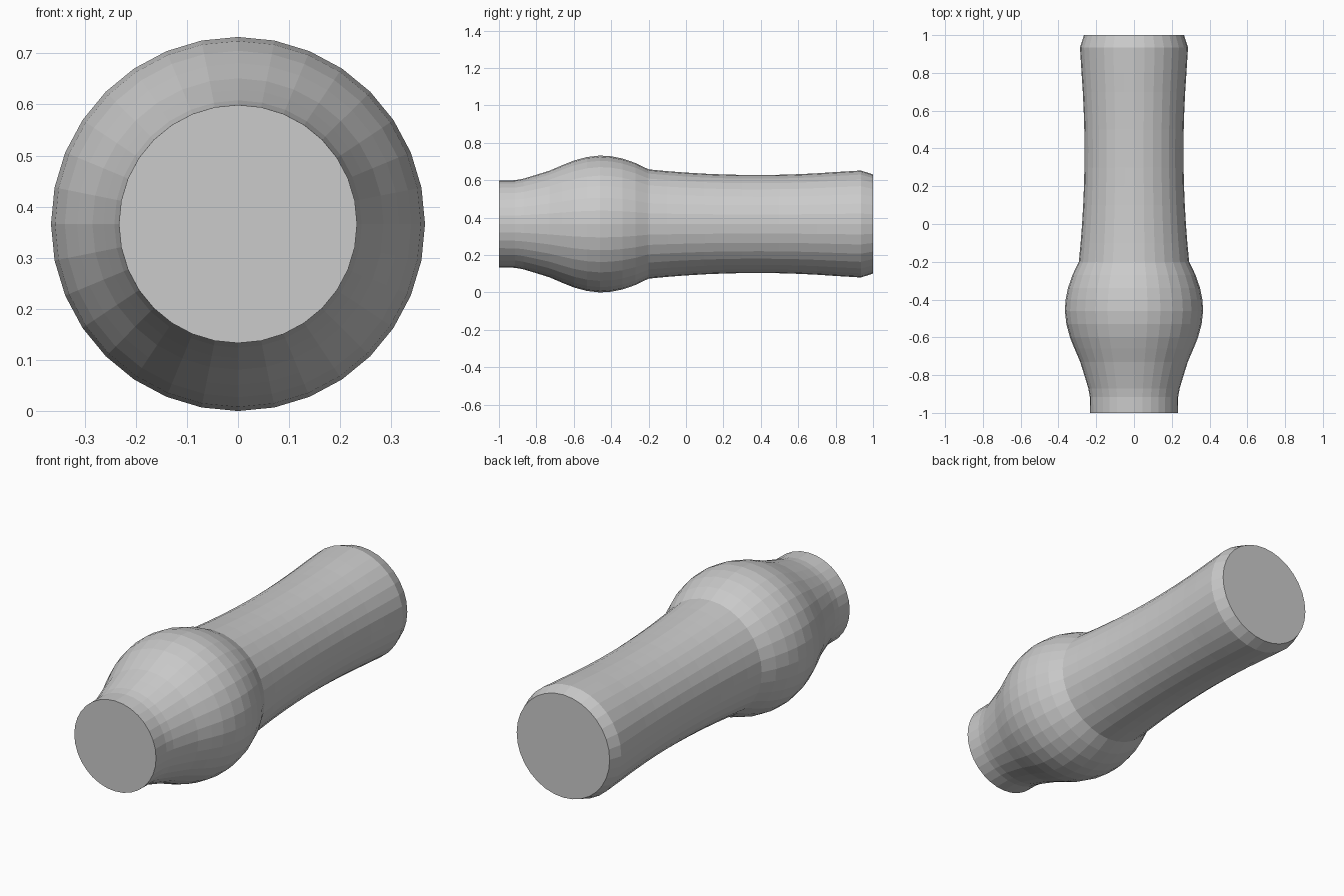
import bpy, bmesh
from math import sin, cos, pi

if "Cube" in bpy.data.objects:
    bpy.data.objects.remove(bpy.data.objects["Cube"])

SIDES = 32
CENTRE_Z = 0.366

# Profile along y: (position, radius)
neck = [(-1.0, 0.233), (-0.915, 0.234), (-0.87, 0.242)]
bulb = [(-0.80, 0.263), (-0.73, 0.285), (-0.66, 0.315), (-0.60, 0.339),
        (-0.53, 0.358), (-0.46, 0.366), (-0.40, 0.362), (-0.34, 0.350),
        (-0.27, 0.326), (-0.20, 0.292)]
# Gently waisted handle, narrowest near y = 0.4
handle = [(y, 0.262 + 0.030 * abs((y - 0.38) / 0.58) ** 2)
          for y in (-0.10, 0.0, 0.10, 0.20, 0.30, 0.40, 0.50, 0.60, 0.70, 0.80)]
handle += [(0.935, 0.286), (1.0, 0.265)]


def lathe_along_y(name, profile):
    bm = bmesh.new()
    rings = []
    for y, r in profile:
        rings.append([bm.verts.new((r * sin(2 * pi * i / SIDES), y,
                                    CENTRE_Z + r * cos(2 * pi * i / SIDES)))
                      for i in range(SIDES)])
    for a, b in zip(rings, rings[1:]):
        for i in range(SIDES):
            j = (i + 1) % SIDES
            bm.faces.new((a[i], a[j], b[j], b[i]))
    # Flat end caps
    bm.faces.new(rings[0])
    bm.faces.new(rings[-1])
    bmesh.ops.recalc_face_normals(bm, faces=bm.faces[:])
    mesh = bpy.data.meshes.new(name)
    bm.to_mesh(mesh)
    bm.free()
    obj = bpy.data.objects.new(name, mesh)
    bpy.context.collection.objects.link(obj)
    return obj


# Turned body: neck, rounded bulb and waisted handle in one closed surface
lathe_along_y("turned_handle", neck + bulb + handle)
